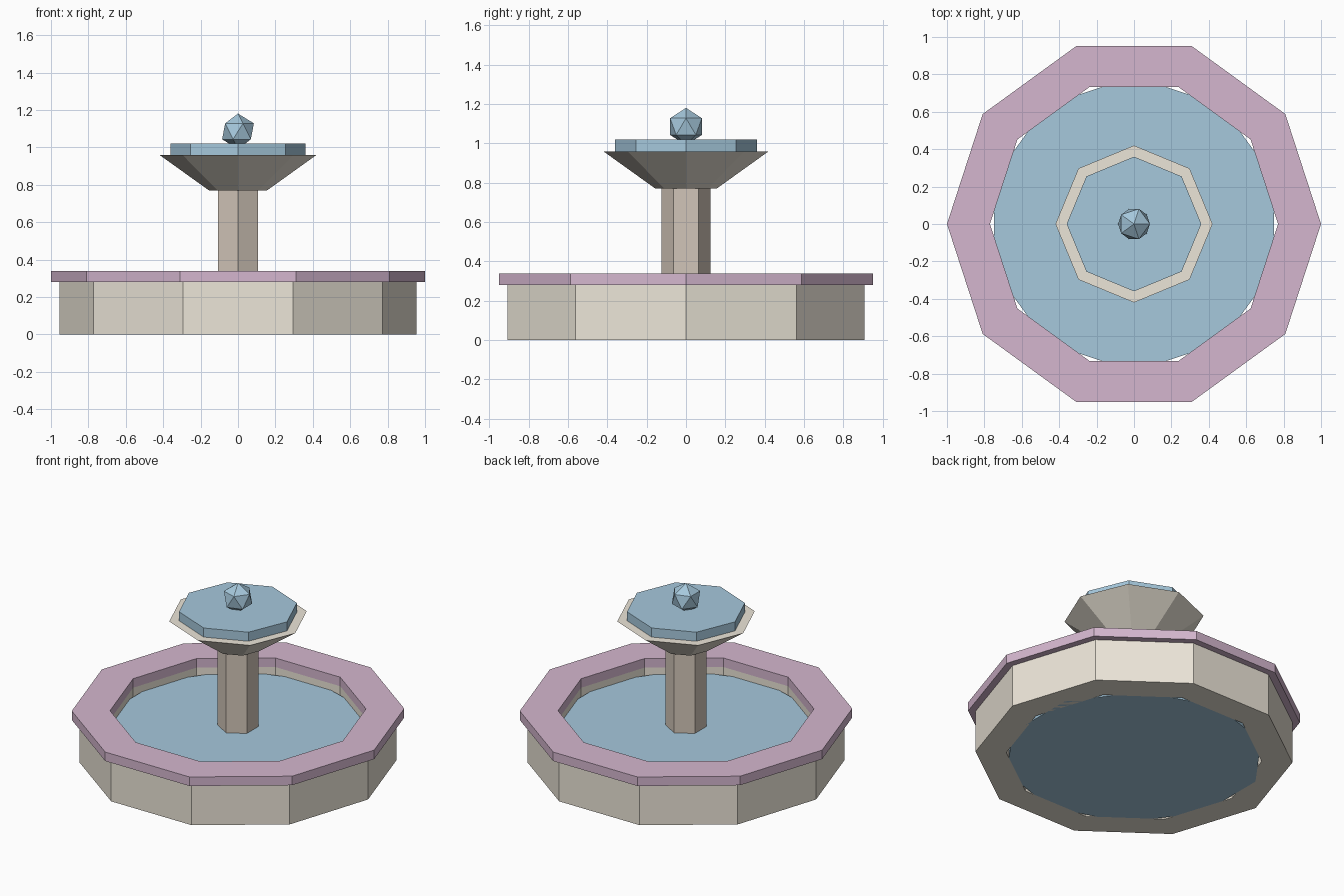
import bpy, bmesh
from math import cos, sin, pi

if "Cube" in bpy.data.objects:
    bpy.data.objects.remove(bpy.data.objects["Cube"])


def material(name, rgb):
    m = bpy.data.materials.new(name)
    m.diffuse_color = (*rgb, 1)
    m.use_nodes = True
    m.node_tree.nodes["Principled BSDF"].inputs["Base Color"].default_value = m.diffuse_color
    return m


stone = material("pale_stone", (0.84, 0.79, 0.69))
shaft = material("brown_stone", (0.64, 0.56, 0.48))
coping = material("mauve_stone", (0.66, 0.47, 0.62))
water = material("water", (0.38, 0.58, 0.72))


def ring(name, sides, r_out, r_in, z0, z1, mat):
    """Faceted ring with a rectangular section, first corner on +x."""
    bm = bmesh.new()
    section = [(r_out, z0), (r_out, z1), (r_in, z1), (r_in, z0)]
    loops = []
    for i in range(sides):
        a = 2 * pi * i / sides
        loops.append([bm.verts.new((r * cos(a), r * sin(a), z)) for r, z in section])
    for i in range(sides):
        p, q = loops[i], loops[(i + 1) % sides]
        for k in range(4):
            n = (k + 1) % 4
            bm.faces.new((p[k], q[k], q[n], p[n]))
    bmesh.ops.recalc_face_normals(bm, faces=bm.faces)
    mesh = bpy.data.meshes.new(name)
    bm.to_mesh(mesh)
    bm.free()
    mesh.materials.append(mat)
    bpy.context.collection.objects.link(bpy.data.objects.new(name, mesh))


def prism(name, sides, r0, r1, z0, z1, mat):
    """Straight or tapered prism, first corner on +y."""
    bpy.ops.mesh.primitive_cone_add(vertices=sides, radius1=r0, radius2=r1,
                                    depth=z1 - z0, location=(0, 0, (z0 + z1) / 2))
    ob = bpy.context.object
    ob.name = name
    ob.data.materials.append(mat)


# Lower basin: wall, overhanging rim and pool
ring("basin_wall", 10, 0.955, 0.77, 0, 0.28, stone)
ring("basin_rim", 10, 1.0, 0.77, 0.28, 0.34, coping)
prism("pool_water", 10, 0.788, 0.788, 0, 0.235, water)

# Column and upper bowl
prism("column", 6, 0.125, 0.125, 0.1, 0.78, shaft)
prism("upper_bowl", 8, 0.155, 0.42, 0.77, 0.96, stone)
prism("bowl_water", 8, 0.36, 0.36, 0.95, 1.02, water)

# Water spout at the top
bpy.ops.mesh.primitive_ico_sphere_add(subdivisions=1, radius=0.095, location=(0, 0, 1.086))
spout = bpy.context.object
spout.name = "spout_ball"
spout.data.materials.append(water)
